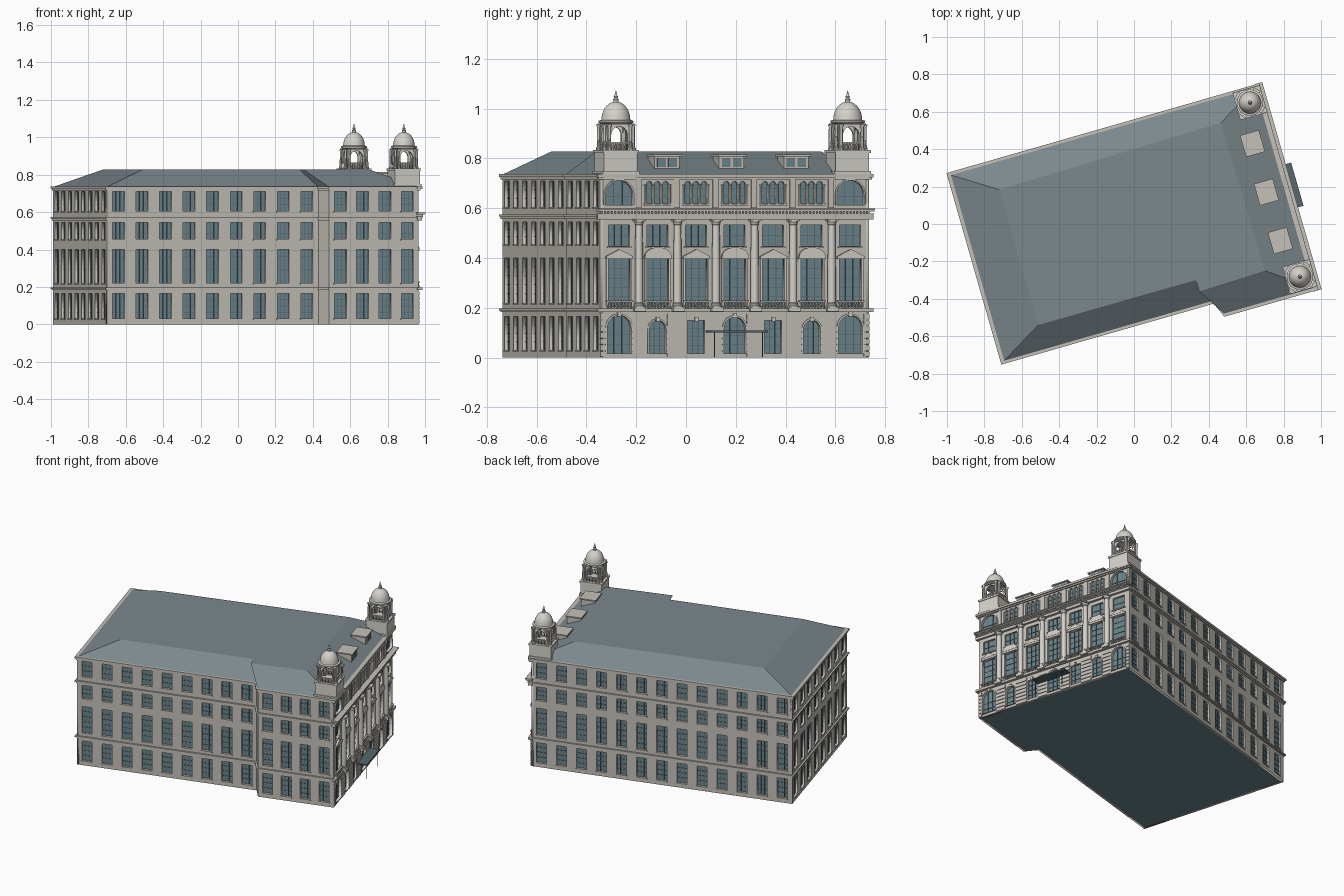
import bpy, bmesh, math
from mathutils import Matrix, Vector

if "Cube" in bpy.data.objects:
    bpy.data.objects.remove(bpy.data.objects["Cube"])

def material(name, rgb):
    m = bpy.data.materials.new(name)
    m.diffuse_color = (*rgb, 1)
    m.use_nodes = True
    m.node_tree.nodes["Principled BSDF"].inputs["Base Color"].default_value = m.diffuse_color
    return m

STONE = material("stone", (0.56, 0.53, 0.48))
PALE = material("pale_stone", (0.66, 0.64, 0.59))
GLASS = material("glass", (0.15, 0.24, 0.27))
FRAME = material("frame", (0.09, 0.14, 0.16))
ROOF = material("slate", (0.20, 0.245, 0.265))
TURN = Matrix.Rotation(math.radians(16), 4, 'Z')
parts = {}

def part(name, mat=STONE):
    return parts.setdefault(name, (bmesh.new(), mat))[0]

def box(bm, x, y, z, M=Matrix()):
    c = Vector((sum(x) / 2, sum(y) / 2, sum(z) / 2))
    S = Matrix.Diagonal((x[1] - x[0], y[1] - y[0], z[1] - z[0], 1))
    bmesh.ops.create_cube(bm, size=1, matrix=M @ Matrix.Translation(c) @ S)

def loft(bm, low, high, z0, z1):
    a = [bm.verts.new((*p, z0)) for p in low]
    b = [bm.verts.new((*p, z1)) for p in high]
    n = len(a)
    for i in range(n):
        j = (i + 1) % n
        bm.faces.new((a[i], a[j], b[j], b[i]))
    bm.faces.new(a[::-1])
    bm.faces.new(b)

def offset(poly, d):
    out = []
    for i, p in enumerate(poly):
        p, a, b = Vector(p), Vector(poly[i - 1]), Vector(poly[(i + 1) % len(poly)])
        e, f = (p - a).normalized(), (b - p).normalized()
        n, m = Vector((e.y, -e.x)), Vector((f.y, -f.x))
        out.append(tuple(p + (n + m) * d / (1 + n.dot(m))))
    return out

def lathe(bm, profile, loc, segs=12):
    rings = []
    for r, z in profile:
        rings.append([bm.verts.new((loc[0] + r * math.cos(2 * math.pi * k / segs),
                                    loc[1] + r * math.sin(2 * math.pi * k / segs), z)) for k in range(segs)])
    for a, b in zip(rings, rings[1:]):
        for k in range(segs):
            j = (k + 1) % segs
            bm.faces.new((a[k], a[j], b[j], b[k]))
    bm.faces.new(rings[0][::-1])
    bm.faces.new(rings[-1])

def frame(p, q):
    # x runs along the wall, y is up, z points outwards
    p, q = Vector((*p, 0)), Vector((*q, 0))
    d = (q - p).normalized()
    M = Matrix(((d.x, 0, d.y), (d.y, 0, -d.x), (0, 1, 0))).to_4x4()
    return Matrix.Translation(p) @ M, (q - p).length

def outline(s, w, z0, z1, arched):
    h = w / 2
    if not arched:
        return [(s - h, z0), (s + h, z0), (s + h, z1), (s - h, z1)]
    return [(s - h, z0), (s + h, z0)] + [(s + h * math.cos(math.pi * k / 10), z1 - h + h * math.sin(math.pi * k / 10))
                                         for k in range(11)]

def panel(bm, M, shapes, d0, d1):
    # flat filled outline with holes, extruded between depths d0 and d1
    cu = bpy.data.curves.new("panel", 'CURVE')
    cu.dimensions, cu.fill_mode, cu.extrude = '2D', 'BOTH', (d1 - d0) / 2
    for pts in shapes:
        sp = cu.splines.new('POLY')
        sp.points.add(len(pts) - 1)
        for v, p in zip(sp.points, pts):
            v.co = (*p, 0, 1)
        sp.use_cyclic_u = True
    ob = bpy.data.objects.new("panel", cu)
    bpy.context.collection.objects.link(ob)
    me = bpy.data.meshes.new_from_object(ob)
    me.transform(M @ Matrix.Translation((0, 0, (d0 + d1) / 2)))
    bm.from_mesh(me)
    bpy.data.objects.remove(ob)
    bpy.data.meshes.remove(me)

def wall(name, p, q, holes):
    M, L = frame(p, q)
    panel(part(name), M, [[(0, 0), (L, 0), (L, TOP), (0, TOP)]] + [outline(*h) for h in holes], -DEEP, 0)
    bars = part("window_bars", FRAME)
    for s, w, z0, z1, arched in holes:
        d = (-DEEP - 0.001, -DEEP + 0.003)
        n = 3 if w > 0.05 else 1
        for k in range(1, n):
            x = s - w / 2 + w * k / n
            box(bars, (x - .0015, x + .0015), (z0, z1 - (w * .06 if arched else 0)), d, M)
        for k in range(1, max(2, round((z1 - z0) / 0.035))):
            z = z0 + (z1 - z0) * k / max(2, round((z1 - z0) / 0.035))
            if not arched or z < z1 - w * .4:
                box(bars, (s - w / 2, s + w / 2), (z - .001, z + .001), d, M)
    return M, L

TOP, DEEP = 0.73, 0.013
plan = [(-.877, -.515), (.30, -.515), (.336, -.598), (.832, -.598), (.832, .526), (-.877, .526)]

# glazed core, bands and roof
core = offset(plan, -DEEP)
loft(part("glazed_core", GLASS), core, core, 0, TOP)
for z0, z1, d in ((.184, .19, .006), (.19, .198, .011), (.556, .566, .006), (.566, .575, .011),
                  (.715, .725, .006), (.725, .738, .012)):
    o = offset(plan, d)
    loft(part("string_courses"), o, o, z0, z1)
ridge = [(-.64, -.378), (.234, -.379), (.237, -.443), (.604, -.433), (.595, .392), (-.642, .375)]
loft(part("roof", ROOF), offset(plan, .002), ridge, .734, .828)

# plain side walls with four rows of windows
rows = ((.03, .165), (.22, .40), (.455, .545), (.605, .71))
for i, n, name in ((0, 9, "front_wall"), (1, 0, "step_wall"), (2, 4, "wing_wall"), (4, 13, "back_wall"), (5, 8, "left_wall")):
    p, q = plan[i], plan[(i + 1) % 6]
    L = (Vector(q) - Vector(p)).length
    M, L = wall(name, p, q, [(L * (k + .5) / n, .066, a, b, False) for k in range(n) for a, b in rows])
    for k in range(n):
        for a, b in rows:
            s = L * (k + .5) / n
            box(part("window_sills"), (s - .037, s + .037), (a - .006, a), (-.005, .004), M)

# main facade openings
C, PITCH = .562, .161
bays = [C + (i - 3) * PITCH for i in range(7)]
ground = [(.10, .17, True), (.07, .15, True), (.07, .15, False), (.09, .163, True)]
ground += ground[2::-1]
holes = []
for i, s in enumerate(bays):
    w, z1, arch = ground[i]
    holes += [(s, w, .016, z1, arch), (s, .092, .206, .395, False), (s, .088, .448, .532, False)]
    if i in (0, 6):
        holes.append((s, .115, .612, .712, True))
    else:
        holes += [(s + k * .034, .025, .618, .708, True) for k in (-1, 0, 1)]
M, L = wall("main_facade", plan[3], plan[4], holes)

# coursed stonework between ground floor openings
edges = [0] + [e for s, (w, _, _) in zip(bays, ground) for e in (s - w / 2 - .006, s + w / 2 + .006)] + [L]
for a, b in zip(edges[::2], edges[1::2]):
    for k in range(7):
        box(part("coursed_stone"), (a, b), (.004 + k * .025, .025 + k * .025), (-.003, .005), M)

# giant columns
col = [(.023, .198), (.023, .208), (.019, .211), (.020, .217), (.0165, .221), (.0165, .36), (.0145, .532),
       (.017, .535), (.016, .54), (.021, .550), (.021, .557)]
for k in range(6):
    s = C + (k - 2.5) * PITCH
    lathe(part("columns", PALE), col, M @ Vector((s, 0, .012)), 16)
    box(part("column_blocks", PALE), (s - .024, s + .024), (.186, .204), (0, .034), M)
    box(part("column_blocks", PALE), (s - .023, s + .023), (.549, .557), (0, .034), M)
    box(part("attic_pilasters"), (s - .012, s + .012), (.60, .72), (0, .006), M)

# window surrounds, pediments, keystones and balustrades
for i, s in enumerate(bays):
    trim = part("window_trim", PALE)
    for e in (-1, 1):
        x = s + e * .0495
        box(trim, (x - .004, x + .004), (.206, .395), (0, .006), M)
    box(trim, (s - .056, s + .056), (.395, .407), (0, .012), M)
    if i % 2:
        top = [(s + .055 * math.cos(math.pi * k / 10), .407 + .036 * math.sin(math.pi * k / 10)) for k in range(11)]
    else:
        top = [(s - .055, .407), (s + .055, .407), (s, .435)]
    panel(trim, M, [top], 0, .014)
    box(trim, (s - .05, s + .05), (.441, .447), (0, .008), M)
    w, z1, arch = ground[i]
    box(trim, (s - .007, s + .007), (z1 - .004, z1 + .014), (0, .01), M)
    if arch:
        panel(trim, M, [outline(s, w + .014, .016, z1 + .007, True), outline(s, w, .016, z1, True)], 0, .007)
    if i in (0, 6):
        panel(trim, M, [outline(s, .127, .612, .718, True), outline(s, .115, .612, .712, True)], 0, .006)
    else:
        box(trim, (s - .055, s + .055), (.610, .617), (0, .008), M)
        for k in (-1.5, -.5, .5, 1.5):
            lathe(part("attic_colonnettes", PALE), [(.006, .617), (.0045, .622), (.0045, .688), (.007, .695)],
                  M @ Vector((s + k * .034, 0, .002)), 8)
    box(part("balustrades"), (s - .056, s + .056), (.224, .229), (.004, .016), M)
    for k in range(9):
        lathe(part("balustrades"), [(.003, .198), (.0045, .206), (.0025, .217), (.0035, .224)],
              M @ Vector((s - .048 + k * .012, 0, .01)), 6)

# entablature with dentils
for z0, z1, d in ((.184, .198, .018), (.555, .572, .016), (.572, .578, .021), (.586, .593, .030), (.593, .599, .036),
                  (.715, .724, .010), (.724, .738, .018)):
    e = min(d, .014)
    box(part("entablature"), (-e, L + e), (z0, z1), (-.01, d), M)
for k in range(80):
    s = L * (k + .5) / 80
    box(part("dentils"), (s - .004, s + .004), (.577, .587), (0, .026), M)

# entrance canopy on two posts
box(part("canopy", FRAME), (C - .12, C + .12), (.100, .108), (0, .066), M)
for e in (-1, 1):
    box(part("canopy", FRAME), (C + e * .1 - .002, C + e * .1 + .002), (0, .1), (.056, .06), M)

# dormers
for k in (-1, 0, 1):
    v = -.031 + k * .27
    box(part("dormers"), (.68, .772), (v - .052, v + .052), (.74, .808))
    box(part("dormers"), (.675, .78), (v - .06, v + .06), (.807, .815))
    for e in (-.023, .023):
        box(part("dormer_windows", GLASS), (.76, .774), (v + e - .018, v + e + .018), (.765, .801))

# corner cupolas
for v in (-.515, .453):
    c = Vector((.775, v, 0))
    def slab(name, h, z0, z1):
        box(part(name, PALE), (c.x - h, c.x + h), (c.y - h, c.y + h), (z0, z1))
    slab("cupola_base", .070, .72, .822)
    slab("cupola_base", .076, .735, .75)
    slab("cupola_base", .075, .822, .834)
    slab("cupola_cornice", .060, .934, .941)
    lathe(part("cupola_cornice", PALE), [(.058, .938), (.070, .944), (.070, .951), (.060, .955)], c, 32)
    dome = [(.060, .952)] + [(.058 * math.cos(t * math.pi / 18), .956 + .072 * math.sin(t * math.pi / 18)) for t in range(9)]
    dome += [(.010, 1.032), (.012, 1.037), (.006, 1.042), (.009, 1.048), (.005, 1.054), (.001, 1.072)]
    lathe(part("domes", PALE), dome, c, 32)
    for k in range(4):
        T = Matrix.Translation(c) @ Matrix.Rotation(k * math.pi / 2, 4, 'Z')
        for s in range(8):
            lathe(part("cupola_balusters", PALE), [(.003, .834), (.004, .845), (.0025, .862)],
                  T @ Vector((.057, -.035 + s * .01, 0)), 6)
        box(part("cupola_rails", PALE), (.053, .061), (-.05, .05), (.860, .866), T)
        F = T @ Matrix(((0, 0, 1, .044), (1, 0, 0, 0), (0, 1, 0, 0), (0, 0, 0, 1)))
        panel(part("cupola_arches", PALE), F, [[(-.05, .834), (-.034, .834)] + outline(0, .068, .834, .928, True)[:1:-1]
              + [(.034, .834), (.05, .834), (.05, .936), (-.05, .936)]], -.006, .006)
        for x, y in ((.060, .044), (.044, .060)):
            lathe(part("cupola_columns", PALE), [(.010, .834), (.010, .842), (.007, .845), (.006, .925), (.010, .936)],
                  T @ Vector((x, y, 0)), 10)

# turn every part onto the street angle
for name, (bm, mat) in parts.items():
    bmesh.ops.recalc_face_normals(bm, faces=bm.faces)
    me = bpy.data.meshes.new(name)
    bm.to_mesh(me)
    bm.free()
    me.materials.append(mat)
    ob = bpy.data.objects.new(name, me)
    bpy.context.collection.objects.link(ob)
    ob.matrix_world = TURN
    if name in ("columns", "domes", "cupola_columns", "cupola_cornice", "attic_colonnettes"):
        bpy.context.view_layer.objects.active = ob
        ob.select_set(True)
        bpy.ops.object.shade_smooth_by_angle(angle=math.radians(35))
        ob.select_set(False)
